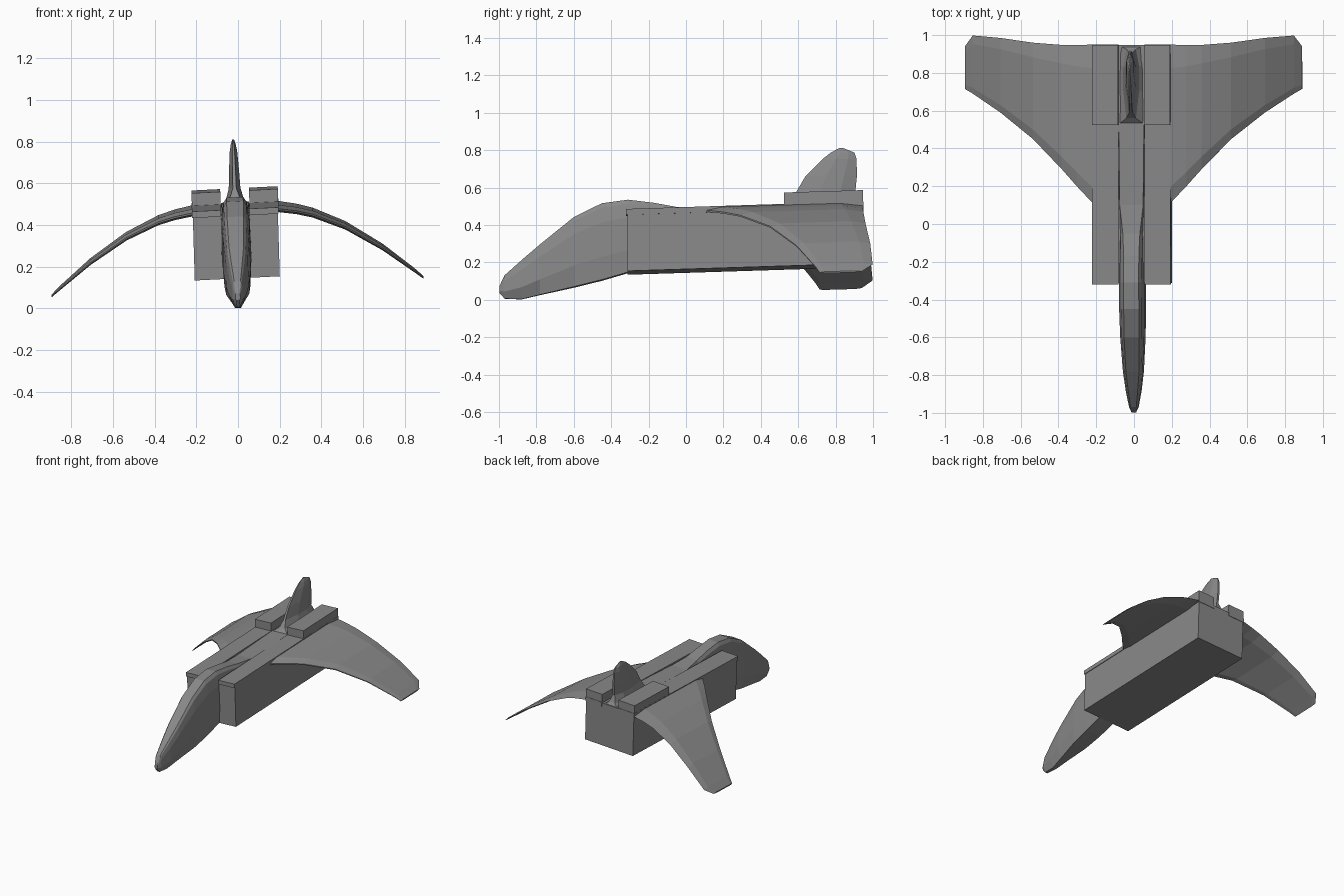
import bpy, bmesh
from mathutils import Matrix

# The whole craft banks slightly, right wing up
BANK = Matrix(((1, 0, -0.03, 0.001), (0, 1, 0, 0),
               (0.05, 0, 1, -0.008), (0, 0, 0, 1)))

paint = bpy.data.materials.new("dark_grey")
paint.diffuse_color = (0.25, 0.25, 0.25, 1)


def loft(name, sections):
    """Skin a list of equal-length closed sections and cap both ends."""
    bm = bmesh.new()
    rings = [[bm.verts.new(p) for p in s] for s in sections]
    n = len(rings[0])
    for a, b in zip(rings, rings[1:]):
        for i in range(n):
            j = (i + 1) % n
            bm.faces.new((a[i], a[j], b[j], b[i]))
    bm.faces.new(rings[0])
    bm.faces.new(rings[-1])
    bmesh.ops.recalc_face_normals(bm, faces=bm.faces)
    bm.transform(BANK)
    me = bpy.data.meshes.new(name)
    bm.to_mesh(me)
    bm.free()
    me.materials.append(paint)
    ob = bpy.data.objects.new(name, me)
    bpy.context.collection.objects.link(ob)
    return ob


def block(name, x0, x1, front, rear):
    """Box whose front and rear faces are given as (y, bottom z, top z)."""
    loft(name, [[(x0, y, b), (x1, y, b), (x1, y, t), (x0, y, t)]
                for y, b, t in (front, rear)])


# Main hull
block("hull_box", -0.204, 0.204, (-0.312, 0.152, 0.465), (0.947, 0.192, 0.51))

# Nose and spine: y, bottom z, top z, half width, top half width, bottom half width
nose = [(-0.998, 0.045, 0.08, 0.012, 0.008, 0.006),
        (-0.97, 0.014, 0.138, 0.025, 0.015, 0.01),
        (-0.88, 0.01, 0.218, 0.042, 0.025, 0.014),
        (-0.78, 0.034, 0.303, 0.055, 0.035, 0.028),
        (-0.60, 0.075, 0.448, 0.066, 0.04, 0.055),
        (-0.45, 0.112, 0.522, 0.07, 0.04, 0.062),
        (-0.31, 0.153, 0.541, 0.071, 0.04, 0.062),
        (-0.17, 0.16, 0.524, 0.071, 0.04, 0.06),
        (-0.05, 0.165, 0.502, 0.071, 0.045, 0.06),
        (0.10, 0.17, 0.49, 0.071, 0.062, 0.06),
        (0.53, 0.195, 0.51, 0.071, 0.067, 0.06),
        (0.947, 0.20, 0.518, 0.071, 0.067, 0.06)]
secs = []
for y, b, t, w, tw, bw in nose:
    h = t - b
    right = [(bw, b), (w, b + 0.3 * h), (w * 0.96, b + 0.75 * h),
             ((w + tw) / 2, b + 0.94 * h), (tw, t)]
    secs.append([(x, y, z) for x, z in right]
                + [(-x, y, z) for x, z in reversed(right)])
loft("nose_and_spine", secs)

# Wing stations: x, leading y, trailing y, top z, thickness
wing = [(0.10, 0.00, 0.95, 0.51, 0.035),
        (0.205, 0.11, 0.95, 0.507, 0.035),
        (0.29, 0.20, 0.947, 0.49, 0.034),
        (0.37, 0.29, 0.948, 0.466, 0.033),
        (0.525, 0.45, 0.96, 0.393, 0.03),
        (0.70, 0.59, 0.985, 0.275, 0.024),
        (0.85, 0.69, 0.998, 0.149, 0.014),
        (0.893, 0.715, 0.94, 0.109, 0.008)]
# Wing profile: fraction of chord, fraction of thickness
profile = [(0, -0.7), (0, -0.45), (0.1, 0), (0.85, 0), (1, -0.5), (0.85, -1), (0.1, -1)]

for side, s in (("left", -1), ("right", 1)):
    secs = []
    for x, y0, y1, z, t in wing:
        sec = []
        for c, k in profile:
            y = y0 + c * (y1 - y0)
            sec.append((s * x, y, z + k * t + 0.03 * (y - 0.6)))
        secs.append(sec)
    loft(side + "_wing", secs)
    # Long shoulder plate at the wing root
    block(side + "_shoulder_plate", s * 0.069, s * 0.208,
          (-0.32, 0.452, 0.483), (0.95, 0.492, 0.524))
    # Raised rear block
    block(side + "_rear_block", s * 0.069, s * 0.207,
          (0.525, 0.49, 0.571), (0.947, 0.50, 0.584))

# Tail fin: z, front y, rear y, half thickness, end bluntness
fin = [(0.505, 0.528, 0.947, 0.067, 1.0), (0.535, 0.56, 0.925, 0.042, 0.6),
       (0.585, 0.59, 0.905, 0.028, 0.3), (0.67, 0.64, 0.914, 0.024, 0.3),
       (0.76, 0.73, 0.912, 0.018, 0.3), (0.795, 0.775, 0.90, 0.012, 0.3),
       (0.819, 0.82, 0.84, 0.004, 0.3)]
secs = []
for z, f, r, w, e in fin:
    d = r - f
    half = [(e * w, f), (w, f + 0.4 * d), (w, f + 0.75 * d), (e * w, r)]
    secs.append([(x, y, z) for x, y in half]
                + [(-x, y, z) for x, y in reversed(half)])
loft("tail_fin", secs)
